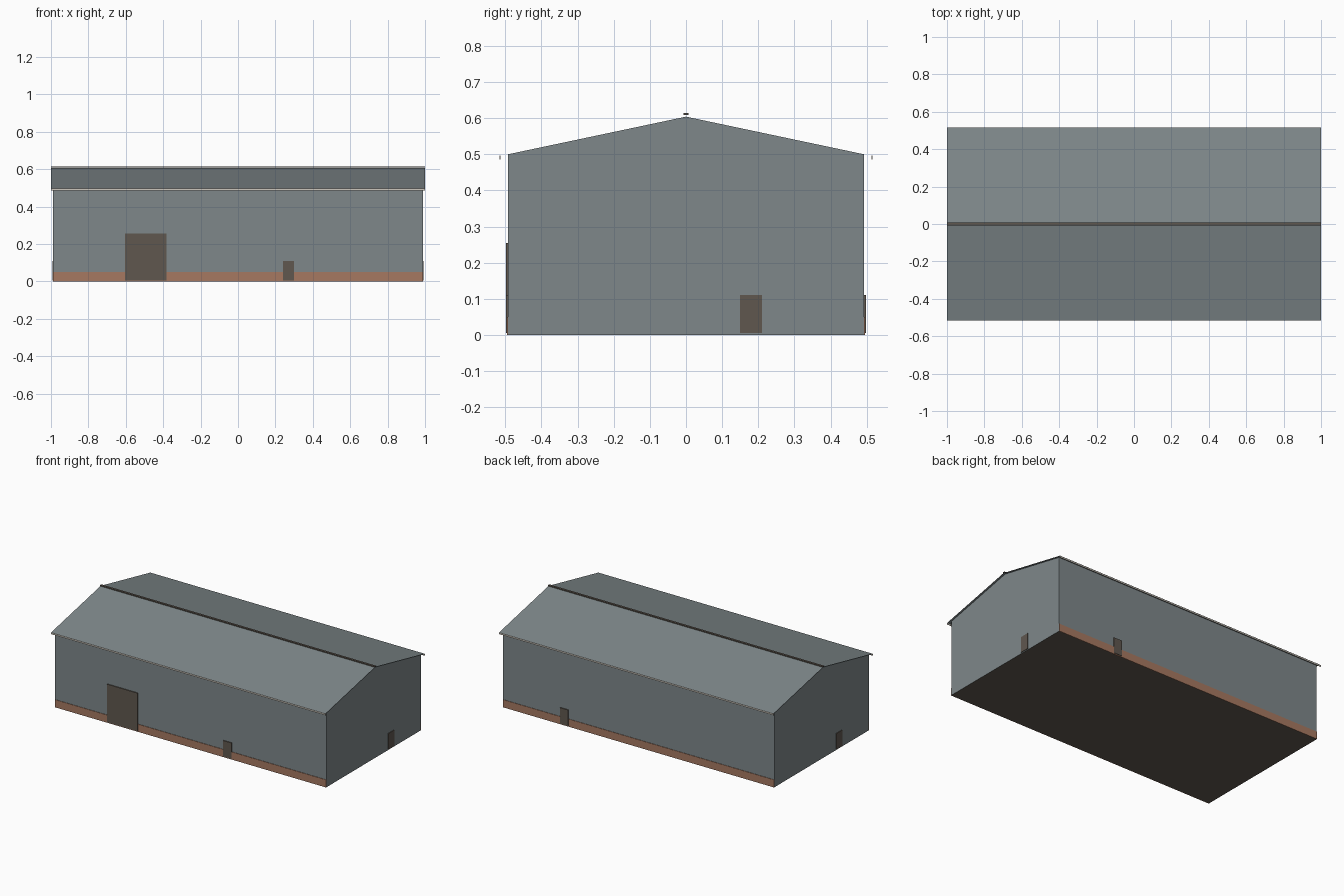
import bpy
import bmesh

cube = bpy.data.objects.get("Cube")
if cube:
    bpy.data.objects.remove(cube, do_unlink=True)

HALF_X, HALF_Y = 0.988, 0.492      # wall half sizes
EAVE_Z, APEX_Z = 0.5, 0.604        # wall top and gable peak
ROOF_X, ROOF_Y = 1.0, 0.516        # roof half sizes


def material(name, colour):
    mat = bpy.data.materials.new(name)
    mat.use_nodes = True
    rgba = (*colour, 1)
    mat.diffuse_color = rgba
    mat.node_tree.nodes["Principled BSDF"].inputs["Base Color"].default_value = rgba
    return mat


steel = material("grey_steel", (0.21, 0.245, 0.255))
brick = material("brick_brown", (0.38, 0.19, 0.12))
dark = material("dark_brown", (0.115, 0.096, 0.078))
cream = material("pale_cream", (0.62, 0.58, 0.52))


def mesh_object(name, verts, faces, mats):
    mesh = bpy.data.meshes.new(name)
    mesh.from_pydata(verts, [], faces)
    for mat in mats:
        mesh.materials.append(mat)
    obj = bpy.data.objects.new(name, mesh)
    bpy.context.collection.objects.link(obj)
    return obj


def box(name, x, y, z, mat):
    """Box from (low, high) ranges on each axis."""
    obj = mesh_object(name, [], [], [mat])
    bm = bmesh.new()
    bmesh.ops.create_cube(bm, size=1)
    for v in bm.verts:
        v.co = [lo + (c + 0.5) * (hi - lo) for c, (lo, hi) in zip(v.co, (x, y, z))]
    bm.to_mesh(obj.data)
    bm.free()
    return obj


# Hall: gabled profile extruded along x, floor face in the dark colour
profile = [(-HALF_Y, 0), (HALF_Y, 0), (HALF_Y, EAVE_Z), (0, APEX_Z), (-HALF_Y, EAVE_Z)]
n = len(profile)
verts = [(x, y, z) for x in (-HALF_X, HALF_X) for y, z in profile]
faces = [list(range(n))[::-1], list(range(n, 2 * n))]
faces += [(i, (i + 1) % n, n + (i + 1) % n, n + i) for i in range(n)]
hall = mesh_object("hall_walls", verts, faces, [steel, dark])
bm = bmesh.new()
bm.from_mesh(hall.data)
bmesh.ops.recalc_face_normals(bm, faces=bm.faces)
for f in bm.faces:
    f.material_index = 1 if f.normal.z < -0.9 else 0
bm.to_mesh(hall.data)
bm.free()

# Roof: two thin sheets overhanging the walls
roof_profile = [(-ROOF_Y, 0.497), (0, 0.607), (ROOF_Y, 0.497)]
mesh_object("roof_sheets",
            [(x, y, z) for y, z in roof_profile for x in (-ROOF_X, ROOF_X)],
            [(0, 1, 3, 2), (2, 3, 5, 4)], [steel])
box("ridge_cap", (-ROOF_X, ROOF_X), (-0.007, 0.007), (0.608, 0.614), dark)

# Brick plinth and gutter on both long sides
for name, side in (("front", -1), ("back", 1)):
    def span(a, b):
        return tuple(sorted((side * a, side * b)))
    box(name + "_plinth", (-HALF_X, HALF_X), span(HALF_Y - 0.002, HALF_Y + 0.003),
        (0, 0.05), brick)
    box(name + "_gutter", (-ROOF_X, ROOF_X), span(ROOF_Y - 0.003, ROOF_Y),
        (0.486, 0.496), cream)

# Doors as thin plates
front = (-HALF_Y - 0.006, -HALF_Y + 0.001)
back = (HALF_Y - 0.001, HALF_Y + 0.006)
box("front_gate", (-0.605, -0.383), front, (0.006, 0.255), dark)
box("front_door", (0.24, 0.3), front, (0.006, 0.11), dark)
box("back_door", (0.51, 0.57), back, (0.006, 0.11), dark)
box("left_end_door", (HALF_X - 0.001, HALF_X + 0.004), (0.15, 0.21), (0.006, 0.11), dark)
box("right_end_door", (-HALF_X - 0.004, -HALF_X + 0.001), (-0.21, -0.15), (0.006, 0.11), dark)
